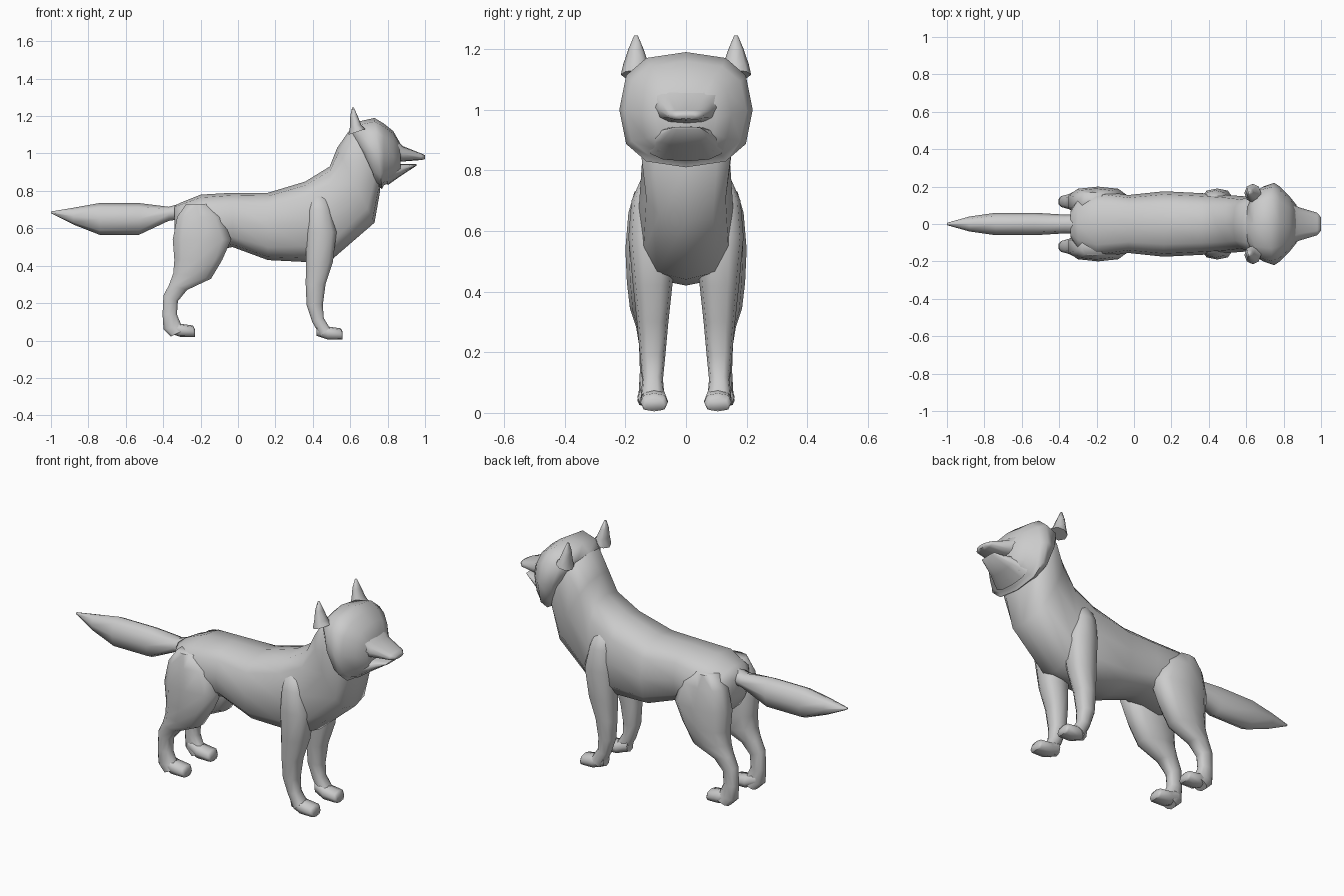
import bpy, bmesh, math
from mathutils import Vector

default_cube = bpy.data.objects.get("Cube")
if default_cube:
    bpy.data.objects.remove(default_cube, do_unlink=True)

# One flat coat colour
fur = bpy.data.materials.new("grey fur")
fur.use_nodes = True
fur_colour = (0.6, 0.6, 0.6, 1)
fur.diffuse_color = fur_colour
fur.node_tree.nodes["Principled BSDF"].inputs["Base Color"].default_value = fur_colour


def upright(x, bottom, top, width, lean=0):
    """Cross-section standing across the animal; lean moves its lower edge forward."""
    return Vector((x, 0, top)), Vector((x + lean, 0, bottom)), width


def level(z, rear, front, width, rise=0):
    """Cross-section lying across a limb; rise lifts its front edge."""
    return Vector((rear, 0, z)), Vector((front, 0, z + rise)), width


def soften(value, roundness):
    """Push a circle coordinate towards a rounded square."""
    return math.copysign(abs(value) ** roundness, value)


def loft(name, sections, sides=12, roundness=0.75, offset=None):
    """Skin a closed tube over the sections; an offset makes a mirrored pair."""
    bm = bmesh.new()
    rings = []
    for first, second, width in sections:
        middle = (first + second) / 2
        half = (first - second) / 2
        middle.y = offset or 0
        ring = []
        for step in range(sides):
            angle = math.tau * step / sides
            across = Vector((0, width * soften(math.cos(angle), roundness), 0))
            along = half * soften(math.sin(angle), roundness)
            ring.append(bm.verts.new(middle + along + across))
        rings.append(ring)
    for ring, following in zip(rings, rings[1:]):
        for step in range(sides):
            after = (step + 1) % sides
            bm.faces.new((ring[step], ring[after], following[after], following[step]))
    bm.faces.new(rings[0])
    bm.faces.new(rings[-1])
    bmesh.ops.recalc_face_normals(bm, faces=bm.faces)
    mesh = bpy.data.meshes.new(name)
    bm.to_mesh(mesh)
    bm.free()
    mesh.materials.append(fur)
    part = bpy.data.objects.new(name, mesh)
    bpy.context.collection.objects.link(part)
    if offset:
        mirror = part.modifiers.new("Other side", 'MIRROR')
        mirror.use_axis = (False, True, False)
        mirror.use_mirror_merge = False
    bpy.ops.object.select_all(action='DESELECT')
    part.select_set(True)
    bpy.context.view_layer.objects.active = part
    bpy.ops.object.shade_smooth_by_angle(angle=math.radians(70))


def paws(name, heel, floor, offset):
    """A pair of paws pointing forward from the heel."""
    loft(name, [
        upright(heel, floor + 0.02, floor + 0.1, 0.03),
        upright(heel + 0.06, floor, floor + 0.07, 0.045),
        upright(heel + 0.13, floor, floor + 0.06, 0.045),
        upright(heel + 0.14, floor, floor + 0.04, 0.035),
    ], sides=8, offset=offset)


# Trunk and neck, from rump to throat
loft("body", [
    upright(-0.34, 0.58, 0.72, 0.07),
    upright(-0.3, 0.5, 0.74, 0.14),
    upright(-0.2, 0.46, 0.78, 0.18),
    upright(-0.03, 0.5, 0.79, 0.155),
    upright(0.16, 0.43, 0.79, 0.175),
    upright(0.36, 0.42, 0.85, 0.165),
    upright(0.49, 0.44, 0.93, 0.155, lean=0.02),
    upright(0.53, 0.63, 1.03, 0.145, lean=0.2),
    upright(0.6, 0.8, 1.13, 0.165, lean=0.16),
    upright(0.66, 0.88, 1.13, 0.14, lean=0.1),
], roundness=0.7)

# Head, with cheeks swelling over the neck
loft("head", [
    upright(0.6, 0.9, 1.13, 0.155, lean=0.13),
    upright(0.64, 0.83, 1.17, 0.2, lean=0.1),
    upright(0.73, 0.81, 1.19, 0.22, lean=0.04),
    upright(0.78, 0.83, 1.16, 0.2),
    upright(0.83, 0.85, 1.12, 0.15),
    upright(0.87, 0.89, 1.05, 0.1),
])

# Muzzle, split into the upper snout and the lower jaw
loft("snout", [
    upright(0.82, 0.95, 1.11, 0.13),
    upright(0.88, 0.957, 1.04, 0.09),
    upright(0.98, 0.965, 1, 0.06),
    upright(1, 0.97, 0.99, 0.035),
])
loft("lower_jaw", [
    upright(0.8, 0.83, 0.95, 0.13),
    upright(0.87, 0.88, 0.945, 0.09),
    upright(0.955, 0.935, 0.943, 0.05),
])

# Ears
loft("ears", [
    level(1.1, 0.59, 0.68, 0.05, rise=0.03),
    level(1.15, 0.6, 0.66, 0.042),
    level(1.2, 0.6, 0.64, 0.025),
    level(1.245, 0.61, 0.62, 0.006),
], sides=8, roundness=1, offset=0.165)

# Front legs, from shoulder to ankle
loft("front_legs", [
    level(0.79, 0.39, 0.47, 0.03),
    level(0.7, 0.37, 0.5, 0.07),
    level(0.58, 0.36, 0.53, 0.08),
    level(0.42, 0.36, 0.51, 0.065),
    level(0.3, 0.36, 0.47, 0.052),
    level(0.19, 0.365, 0.455, 0.042),
    level(0.1, 0.395, 0.46, 0.034, rise=0.02),
    level(0.02, 0.44, 0.49, 0.04, rise=0.05),
], sides=10, offset=0.11)
paws("front_paws", 0.42, 0.005, 0.105)

# Hind legs, from hip over the hock to the heel
loft("hind_legs", [
    level(0.73, -0.28, -0.16, 0.05),
    level(0.66, -0.33, -0.08, 0.07),
    level(0.54, -0.355, -0.03, 0.08),
    level(0.43, -0.345, -0.08, 0.075),
    level(0.36, -0.35, -0.14, 0.065, rise=-0.03),
    level(0.3, -0.37, -0.27, 0.045, rise=-0.03),
    level(0.24, -0.4, -0.32, 0.035, rise=-0.03),
    level(0.14, -0.405, -0.325, 0.032),
    level(0.06, -0.4, -0.3, 0.036, rise=0.02),
    level(0.02, -0.36, -0.28, 0.04, rise=0.04),
], sides=10, offset=0.12)
paws("hind_paws", -0.37, 0.02, 0.115)

# Brush tail, swelling and then tapering to a point
loft("tail", [
    upright(-0.3, 0.65, 0.735, 0.05),
    upright(-0.37, 0.64, 0.715, 0.05),
    upright(-0.53, 0.565, 0.735, 0.06),
    upright(-0.74, 0.565, 0.735, 0.06),
    upright(-0.88, 0.62, 0.71, 0.04),
    upright(-1, 0.68, 0.69, 0.006),
], sides=8, roundness=0.9)
